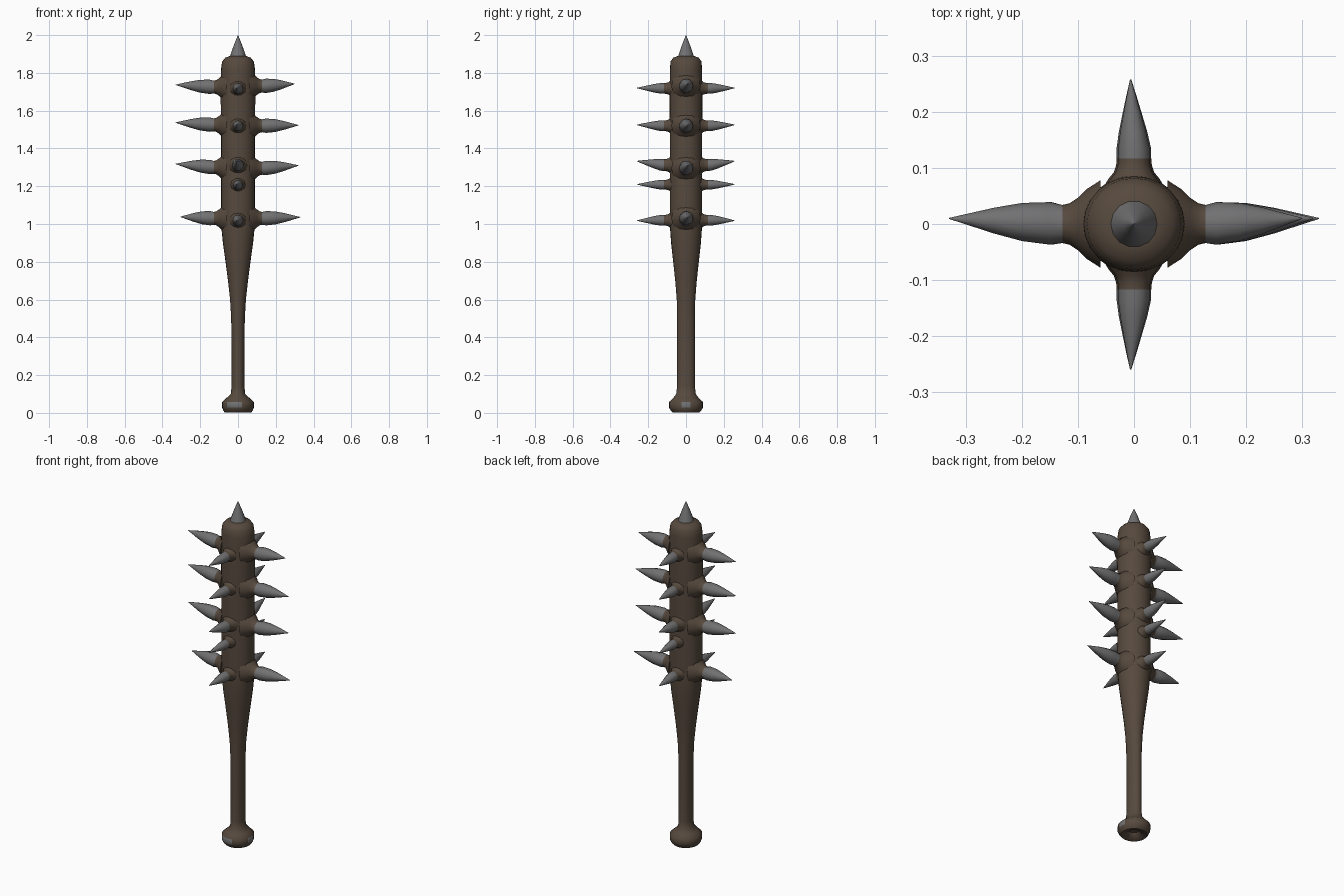
import bpy, bmesh, math
from mathutils import Vector

if "Cube" in bpy.data.objects:
    bpy.data.objects.remove(bpy.data.objects["Cube"])


def material(name, rgb):
    m = bpy.data.materials.new(name)
    m.diffuse_color = (*rgb, 1)
    m.use_nodes = True
    m.node_tree.nodes["Principled BSDF"].inputs["Base Color"].default_value = m.diffuse_color
    return m


WOOD = material("dark_wood", (0.095, 0.068, 0.048))
IRON = material("grey_iron", (0.165, 0.165, 0.17))


def loft(name, rings, u, v, sides, mats, rule=None):
    """Skin elliptical rings given as (centre, radius_u, radius_v)."""
    bm = bmesh.new()
    loops = []
    for c, ru, rv in rings:
        loops.append([bm.verts.new(c + u * ru * math.cos(2 * math.pi * i / sides)
                                   + v * rv * math.sin(2 * math.pi * i / sides))
                      for i in range(sides)])
    for k, (a, b) in enumerate(zip(loops, loops[1:])):
        for i in range(sides):
            j = (i + 1) % sides
            f = bm.faces.new((a[i], a[j], b[j], b[i]))
            if rule:
                f.material_index = rule(k, f.calc_center_median())
    for end, k in ((loops[0], 0), (loops[-1], len(loops) - 2)):
        f = bm.faces.new(end)
        if rule:
            f.material_index = rule(k, f.calc_center_median())
    bmesh.ops.recalc_face_normals(bm, faces=bm.faces)
    me = bpy.data.meshes.new(name)
    bm.to_mesh(me)
    bm.free()
    for m in mats:
        me.materials.append(m)
    ob = bpy.data.objects.new(name, me)
    bpy.context.collection.objects.link(ob)
    bpy.ops.object.select_all(action='DESELECT')
    ob.select_set(True)
    bpy.context.view_layer.objects.active = ob
    bpy.ops.object.shade_smooth_by_angle(angle=math.radians(50))
    return ob


X, Y, Z = Vector((1, 0, 0)), Vector((0, 1, 0)), Vector((0, 0, 1))

# Club body: dimpled pommel, thin grip, swelling head (z, rx, ry)
profile = [(0.03, 0.025, 0.025), (0.008, 0.042, 0.042), (0.002, 0.07, 0.07),
           (0.012, 0.078, 0.08), (0.028, 0.084, 0.09), (0.058, 0.084, 0.09),
           (0.078, 0.062, 0.068), (0.10, 0.038, 0.052), (0.14, 0.034, 0.047),
           (0.32, 0.034, 0.047), (0.5, 0.036, 0.047), (0.6, 0.042, 0.049),
           (0.7, 0.053, 0.057), (0.8, 0.066, 0.068), (0.9, 0.08, 0.079),
           (1.0, 0.09, 0.086), (1.12, 0.09, 0.086), (1.3, 0.09, 0.086),
           (1.5, 0.09, 0.086), (1.7, 0.092, 0.087), (1.82, 0.09, 0.085),
           (1.86, 0.084, 0.082), (1.88, 0.068, 0.068), (1.89, 0.042, 0.042)]


# Worn iron-coloured patches on the pommel
def pommel_patch(k, c):
    front = c.y < -0.07 and -0.06 < c.x < 0.03
    side = c.x > 0.07 and -0.03 < c.y < 0.03
    return 1 if k == 4 and (front or side) else 0


loft("club_body", [(Z * z, rx, ry) for z, rx, ry in profile], X, Y, 24,
     [WOOD, IRON], pommel_patch)

# Top spike
loft("top_spike", [(Z * 1.875, 0.046, 0.046), (Z * 1.905, 0.037, 0.037),
                   (Z * 1.95, 0.021, 0.021), (Z * 2.0, 0.001, 0.001)],
     X, Y, 14, [IRON])

# Spikes rising from wooden mounds: (distance from axis, radius)
WIDE = [(0.06, 0.078), (0.085, 0.062), (0.1, 0.047), (0.115, 0.037), (0.128, 0.034),
        (0.15, 0.038), (0.2, 0.034), (0.25, 0.023), (0.29, 0.012), (0.33, 0.001)]
SLIM = [(0.06, 0.052), (0.08, 0.042), (0.092, 0.033), (0.105, 0.029), (0.117, 0.028),
        (0.135, 0.028), (0.165, 0.023), (0.2, 0.015), (0.23, 0.008), (0.258, 0.001)]


def spike(name, d, prof, z, tip_z, reach, drift, scale=1.0):
    side = Z.cross(d)
    end = prof[-1][0]
    rings = []
    for t, r in prof:
        s = max(0, (t - 0.128) / (end - 0.128))
        dist = t + s * (reach - end)
        rings.append((d * dist + Z * (z + (tip_z - z) * s) + drift * s,
                      r * scale, r * scale))
    loft(name, rings, side, Z, 12, [WOOD, IRON], lambda k, c: int(k >= 4))


left = [(1.725, 1.737, 0.33), (1.525, 1.537, 0.33), (1.3, 1.318, 0.33), (1.03, 1.038, 0.305)]
right = [(1.73, 1.742, 0.30), (1.52, 1.523, 0.32), (1.295, 1.31, 0.32), (1.03, 1.036, 0.33)]
for i, (z, tz, reach) in enumerate(left):
    spike(f"left_spike_{i + 1}", -X, WIDE, z, tz, reach, Y * 0.01)
for i, (z, tz, reach) in enumerate(right):
    spike(f"right_spike_{i + 1}", X, WIDE, z, tz, reach, Y * 0.01)

# Front and back spikes (z, tip z, size)
for i, (z, tz, s) in enumerate([(1.718, 1.72, 1), (1.52, 1.525, 1), (1.312, 1.333, 1.1),
                                (1.208, 1.21, 0.9), (1.02, 1.018, 1)]):
    spike(f"front_spike_{i + 1}", -Y, SLIM, z, tz, 0.26, X * -0.006, s)
    spike(f"back_spike_{i + 1}", Y, SLIM, z, tz, 0.258, X * -0.006, s)
